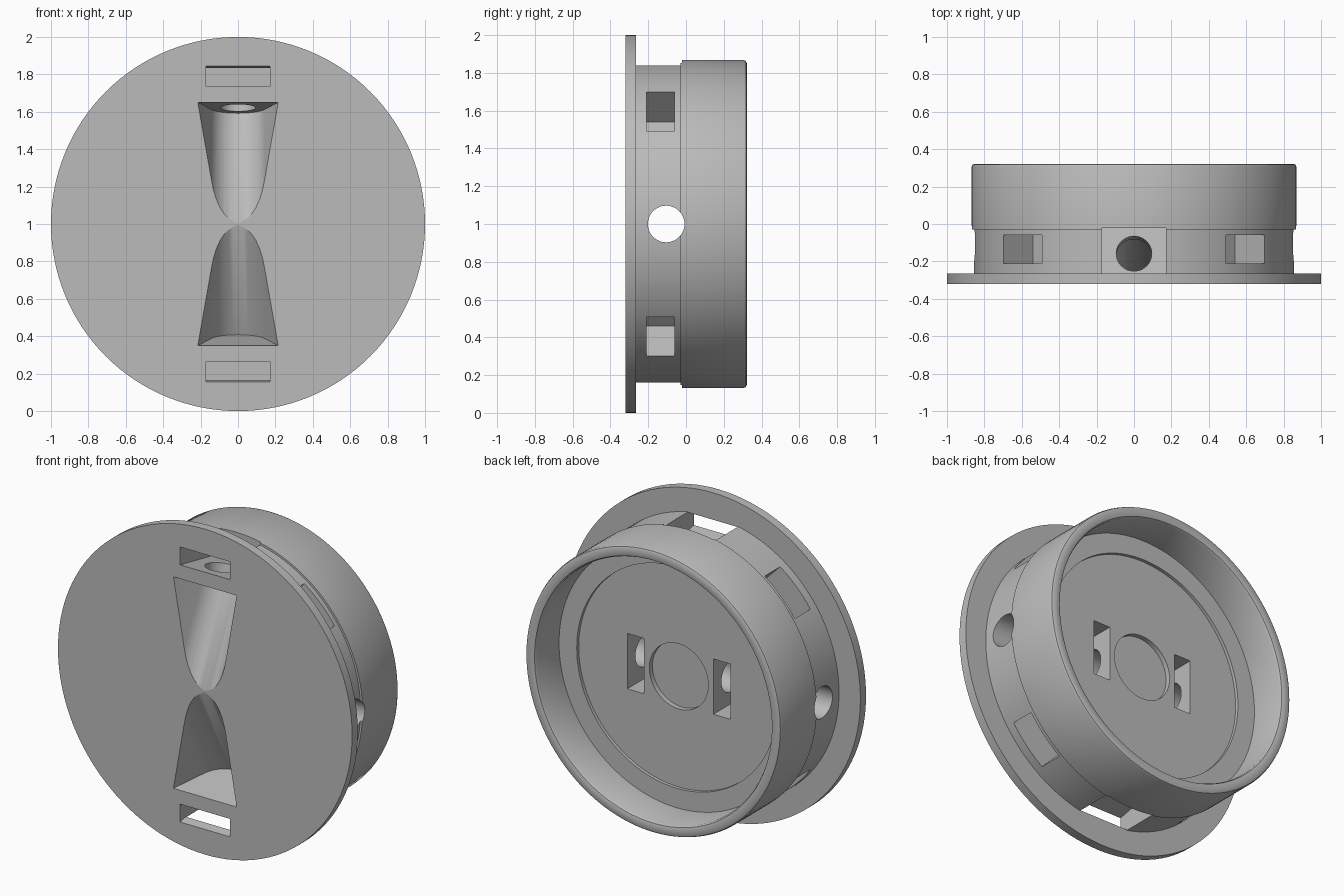
import bpy, bmesh, math
from mathutils import Vector, Matrix

cube = bpy.data.objects.get("Cube")
if cube:
    bpy.data.objects.remove(cube, do_unlink=True)

MID = Vector((0, 0, 1))
FRONT = -0.32
HALF = 0.17            # half width of the nut slots
TILT = 0.2             # lean of the cord bores

grey = bpy.data.materials.new("plain grey")
grey.use_nodes = True
colour = (0.5, 0.5, 0.5, 1)
grey.diffuse_color = colour
grey.node_tree.nodes["Principled BSDF"].inputs["Base Color"].default_value = colour


def finish(name, bm):
    bmesh.ops.recalc_face_normals(bm, faces=bm.faces)
    mesh = bpy.data.meshes.new(name)
    bm.to_mesh(mesh)
    bm.free()
    mesh.materials.append(grey)
    ob = bpy.data.objects.new(name, mesh)
    bpy.context.collection.objects.link(ob)
    return ob


def lathe(name, profile, steps=128):
    """Turn (radius, y) points around the y axis through the middle."""
    bm = bmesh.new()
    vs = [bm.verts.new((r, y, 1)) for r, y in profile]
    edges = [bm.edges.new(p) for p in zip(vs, vs[1:])]
    bmesh.ops.spin(bm, geom=vs + edges, cent=MID, axis=(0, 1, 0),
                   angle=math.tau, steps=steps)
    bmesh.ops.remove_doubles(bm, verts=bm.verts, dist=0.0005)
    return finish(name, bm)


def hull(name, points):
    """Convex solid around points given relative to the middle."""
    bm = bmesh.new()
    for p in points:
        bm.verts.new(Vector(p) + MID)
    res = bmesh.ops.convex_hull(bm, input=bm.verts)
    junk = {g for g in res["geom_interior"] + res["geom_unused"]
            if isinstance(g, bmesh.types.BMVert)}
    bmesh.ops.delete(bm, geom=list(junk), context="VERTS")
    bmesh.ops.dissolve_limit(bm, angle_limit=0.005, verts=bm.verts, edges=bm.edges)
    return finish(name, bm)


def box(name, xs, ys, zs, turn=0):
    rot = Matrix.Rotation(turn, 3, "Y")
    return hull(name, [rot @ Vector((x, y, z)) for x in xs for y in ys for z in zs])


def rod(name, start, end, radius):
    a, b = Vector(start) + MID, Vector(end) + MID
    axis = b - a
    bm = bmesh.new()
    bmesh.ops.create_cone(bm, cap_ends=True, segments=48, radius1=radius,
                          radius2=radius, depth=axis.length)
    rot = axis.to_track_quat("Z", "Y").to_matrix().to_4x4()
    bm.transform(Matrix.Translation((a + b) / 2) @ rot)
    return finish(name, bm)


# Flange, stepped drum and hollow back in one turned profile
body = lathe("flanged_drum", [
    (0, FRONT), (1, FRONT), (1, -0.265), (0.855, -0.265), (0.855, -0.03),
    (0.868, -0.03), (0.868, 0.305), (0.863, 0.317), (0.852, 0.322),
    (0.82, 0.322), (0.807, 0.318), (0.8, 0.305), (0.8, 0.09),
    (0.68, 0.09), (0.68, 0.07), (0.2, 0.07), (0.2, 0.04), (0, 0.04)])

cutters = [
    rod("centre_hole", (0, -0.5, 0), (0, 0.5, 0), 0.09),
    rod("cross_bore", (-1.1, -0.105, 0), (1.1, -0.105, 0), 0.097),
]

# Nut slots opening to the back, either side of the centre
for s in (-1, 1):
    cutters.append(box("back_slot", (s * 0.235, s * 0.35), (-0.21, 0.2), (-HALF, HALF)))

# Screw holes with nut pockets on the diagonals
for k in range(4):
    turn = math.radians(45 + 90 * k)
    x, z = 0.7 * math.sin(turn), 0.7 * math.cos(turn)
    cutters.append(rod("screw_hole", (x, -0.5, z), (x, -0.03, z), 0.083))
    cutters.append(box("side_pocket", (-0.145, 0.145), (-0.21, -0.06), (0.62, 1.1), turn))

# Scoop section as (half width, depth): rounded floor with flared flanks
section = [(0.247, -0.1), (0.215, 0)]
for i in range(9):
    a = math.radians(10 + 10 * i)
    section.append((0.15 * math.cos(a), 0.14 + 0.15 * math.sin(a)))

for s in (-1, 1):
    # Scoop rising from the deep outer wall to the centre
    pts = []
    for w, d in section:
        for x in (-w, w):
            y, z = FRONT + d, 0.65 - TILT * d
            pts.append((x, y, s * z))
            pts.append((x, y - 0.32, s * (z - 0.64)))
    cutters.append(hull("scoop", pts))

    # Leaning bore through the scoop wall
    cutters.append(rod("cord_bore", (0, -0.183, s * 0.58), (0, -0.125, s * 0.87), 0.095))

    # Leaning nut slot through the flange, and its open top in the drum
    pts = []
    for y in (-0.45, -0.02):
        drop = TILT * (y - FRONT)
        for z in (0.735, 0.845):
            pts += [(x, y, s * (z - drop)) for x in (-HALF, HALF)]
    cutters.append(hull("front_slot", pts))
    cutters.append(box("open_top", (-HALF, HALF), (-0.265, -0.0205), (s * 0.765, s * 0.95)))

# Cut everything out and drop the helpers
for cutter in cutters:
    cutter.hide_render = True
    mod = body.modifiers.new("cut", "BOOLEAN")
    mod.operation = "DIFFERENCE"
    mod.solver = "EXACT"
    mod.object = cutter
bpy.context.view_layer.update()
deps = bpy.context.evaluated_depsgraph_get()
result = bpy.data.meshes.new_from_object(body.evaluated_get(deps))
body.modifiers.clear()
body.data = result
for cutter in cutters:
    bpy.data.objects.remove(cutter, do_unlink=True)

# One material, smooth rounds with crisp edges
result.materials.clear()
result.materials.append(grey)
for p in result.polygons:
    p.material_index = 0
bpy.ops.object.select_all(action="DESELECT")
body.select_set(True)
bpy.context.view_layer.objects.active = body
bpy.ops.object.shade_smooth_by_angle(angle=math.radians(30))
